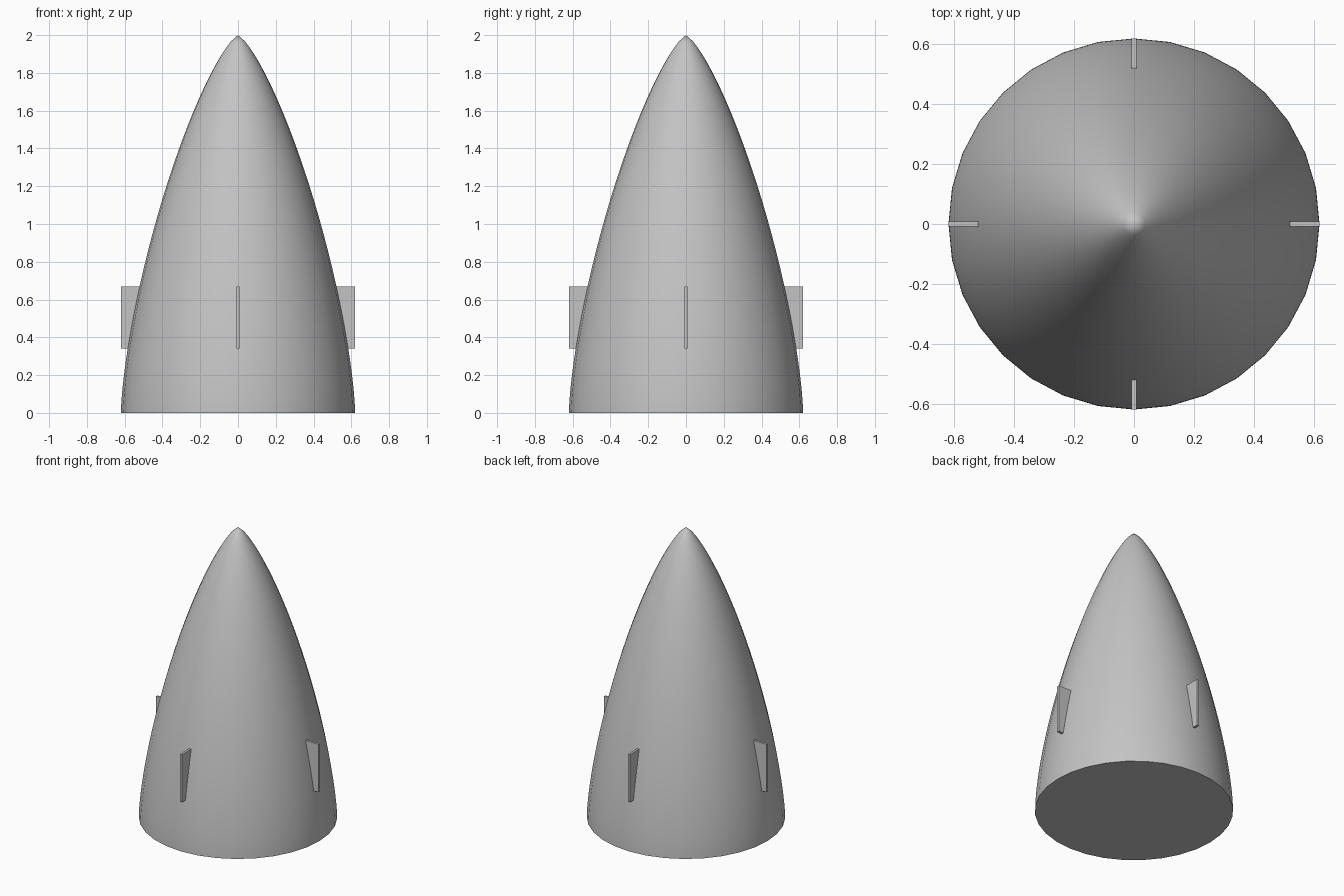
import bpy, bmesh, math
from mathutils import Matrix

cube = bpy.data.objects.get("Cube")
if cube:
    bpy.data.objects.remove(cube, do_unlink=True)

RADIUS, LENGTH, SIDES, RINGS = 0.62, 2.0, 32, 60
FIN_BOTTOM, FIN_TOP, FIN_INNER, FIN_THICK = 0.34, 0.67, 0.5, 0.016

grey = bpy.data.materials.new("light_grey")
grey.use_nodes = True
colour = (0.55, 0.55, 0.55, 1)
grey.diffuse_color = colour
grey.node_tree.nodes["Principled BSDF"].inputs["Base Color"].default_value = colour


def add_object(name, bm):
    bmesh.ops.recalc_face_normals(bm, faces=bm.faces)
    mesh = bpy.data.meshes.new(name)
    bm.to_mesh(mesh)
    bm.free()
    mesh.materials.append(grey)
    obj = bpy.data.objects.new(name, mesh)
    bpy.context.collection.objects.link(obj)
    return obj


def cone_radius(z):
    # low-drag nose profile, vertical at the base and pointed at the tip
    t = math.acos(max(-1, min(1, 1 - 2 * (LENGTH - z) / LENGTH)))
    return RADIUS * math.sqrt(max(0, t - math.sin(2 * t) / 2) / math.pi)


# Nose cone: rings of the profile, a tip point and a flat base
bm = bmesh.new()
rings = []
for i in range(RINGS):
    z = LENGTH * i / RINGS
    r = cone_radius(z)
    rings.append([bm.verts.new((r * math.cos(a), r * math.sin(a), z))
                  for a in (2 * math.pi * k / SIDES for k in range(SIDES))])
tip = bm.verts.new((0, 0, LENGTH))
for k in range(SIDES):
    n = (k + 1) % SIDES
    for low, high in zip(rings, rings[1:]):
        bm.faces.new((low[k], low[n], high[n], high[k]))
    bm.faces.new((rings[-1][k], rings[-1][n], tip))
bm.faces.new(rings[0][::-1])
nose = add_object("nose_cone", bm)
bpy.ops.object.select_all(action="DESELECT")
nose.select_set(True)
bpy.context.view_layer.objects.active = nose
bpy.ops.object.shade_smooth_by_angle(angle=math.radians(40))

# Four thin fins, square to the axes
for i, name in enumerate(("left_fin", "back_fin", "right_fin", "front_fin")):
    bm = bmesh.new()
    place = (Matrix.Rotation(i * math.pi / 2, 4, "Z")
             @ Matrix.Translation(((FIN_INNER + RADIUS) / 2, 0, (FIN_BOTTOM + FIN_TOP) / 2))
             @ Matrix.Diagonal((RADIUS - FIN_INNER, FIN_THICK, FIN_TOP - FIN_BOTTOM, 1)))
    bmesh.ops.create_cube(bm, size=1, matrix=place)
    add_object(name, bm)
